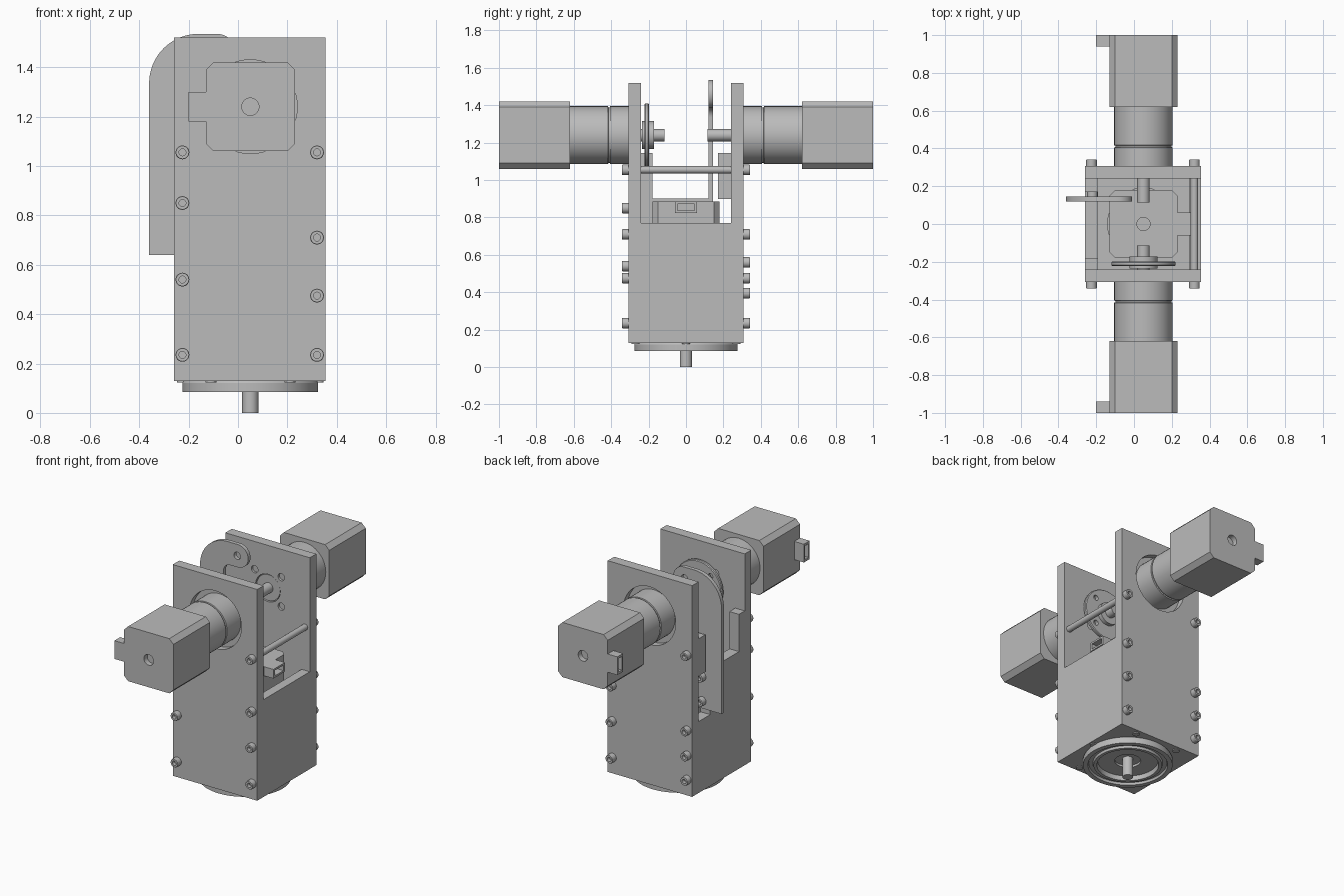
import bpy, bmesh, math
from mathutils import Matrix, Vector

cube = bpy.data.objects.get("Cube")
if cube:
    bpy.data.objects.remove(cube)

metal = bpy.data.materials.new("plain grey")
metal.use_nodes = True
GREY = (0.5, 0.5, 0.5, 1)
metal.diffuse_color = GREY
metal.node_tree.nodes["Principled BSDF"].inputs["Base Color"].default_value = GREY

X, Y, Z = Vector((1, 0, 0)), Vector((0, 1, 0)), Vector((0, 0, 1))
parts = []


def frame(x, z, origin):
    """Matrix whose local x and z point along the given directions."""
    m = Matrix((x, z.cross(x), z)).transposed().to_4x4()
    m.translation = origin
    return m


def finish(bm, name, m):
    bmesh.ops.transform(bm, matrix=m, verts=bm.verts)
    bmesh.ops.recalc_face_normals(bm, faces=bm.faces)
    mesh = bpy.data.meshes.new(name)
    bm.to_mesh(mesh)
    bm.free()
    mesh.materials.append(metal)
    ob = bpy.data.objects.new(name, mesh)
    bpy.context.collection.objects.link(ob)
    parts.append(ob)
    return ob


def prism(name, outline, z0, z1, m=Matrix()):
    bm = bmesh.new()
    face = bm.faces.new([bm.verts.new((a, b, z0)) for a, b in outline])
    top = bmesh.ops.extrude_face_region(bm, geom=[face])["geom"]
    for v in top:
        if isinstance(v, bmesh.types.BMVert):
            v.co.z = z1
    return finish(bm, name, m)


def box(name, x, y, z, m=Matrix()):
    return prism(name, [(x[0], y[0]), (x[1], y[0]), (x[1], y[1]), (x[0], y[1])], *z, m)


def lathe(name, profile, m=Matrix(), n=48):
    """Revolve (radius, height) points about local z."""
    bm = bmesh.new()
    rings = []
    for r, z in profile:
        if r == 0:
            rings.append([bm.verts.new((0, 0, z))] * n)
        else:
            rings.append([bm.verts.new((r * math.cos(t * math.tau / n),
                                        r * math.sin(t * math.tau / n), z)) for t in range(n)])
    for a, b in zip(rings, rings[1:]):
        for i in range(n):
            j = (i + 1) % n
            bm.faces.new(list(dict.fromkeys((a[i], a[j], b[j], b[i]))))
    return finish(bm, name, m)


def rod(name, r, z0, z1, m=Matrix(), n=48):
    return lathe(name, [(0, z0), (r, z0), (r, z1), (0, z1)], m, n)


def cut(ob, *cutters):
    for c in cutters:
        mod = ob.modifiers.new("cut", 'BOOLEAN')
        mod.operation, mod.solver, mod.object = 'DIFFERENCE', 'EXACT', c
        bpy.context.view_layer.objects.active = ob
        bpy.ops.object.modifier_apply(modifier=mod.name)
        parts.remove(c)
        bpy.data.objects.remove(c)


def arc(cx, cz, r, start, end, n=16):
    return [(cx + r * math.cos(math.radians(start + (end - start) * i / n)),
             cz + r * math.sin(math.radians(start + (end - start) * i / n))) for i in range(n + 1)]


def motor(name, m):
    """Geared motor: shaft tip at local zero, casing end at the far z."""
    h, c = 0.18, 0.03
    outline = []
    for sx, sy in ((1, 1), (-1, 1), (-1, -1), (1, -1)):
        pair = [(sx * h, sy * (h - c)), (sx * (h - c), sy * h)]
        outline += pair if sx * sy > 0 else pair[::-1]
    casing = prism(name + "_casing", outline, 0.505, 0.885, m)
    cut(casing, rod("hole", 0.035, 0.85, 0.9, m, 32))
    plug = box(name + "_connector", (0.18, 0.25), (-0.06, 0.06), (0.825, 0.885), m)
    cut(plug, box("socket", (0.195, 0.3), (-0.045, 0.045), (0.837, 0.873), m))
    lathe(name + "_gearbox", [(0, 0.15), (0.155, 0.15), (0.155, 0.29), (0.148, 0.292), (0.148, 0.3),
                              (0.155, 0.302), (0.155, 0.505), (0, 0.505)], m)
    rod(name + "_boss", 0.085, 0.13, 0.16, m)
    rod(name + "_shaft", 0.033, 0, 0.16, m, 32)


def mount_holes(plate, m):
    """Counterbore for the gearbox, centre hole and four fixing holes."""
    cutters = [rod("bore", 0.19, 0.15, 0.3, m), rod("centre", 0.09, 0.05, 0.2, m)]
    for sx in (-1, 1):
        for sy in (-1, 1):
            cutters.append(rod("fix", 0.024, 0.05, 0.14, m @ Matrix.Translation((sx * 0.097, sy * 0.097, 0)), 20))
    cut(plate, *cutters)


def screw(name, m):
    lathe(name, [(0, 0.012), (0.014, 0.012), (0.014, 0.035), (0.026, 0.035),
                 (0.028, 0.032), (0.028, 0), (0, 0)], m, 20)


# Front and back plates with their motors
for side, s in (("front", -1), ("back", 1)):
    out = Y * s
    m = frame(-X, out, Vector((0.05, s * 0.115, 1.24)))
    plate = box(side + "_plate", (-0.26, 0.355), sorted((s * 0.24, s * 0.307)), (0.13, 1.52))
    mount_holes(plate, m)
    motor(side + "_motor", m)

# Screws through the plates
columns = {
    ("front", -1, -0.225): (1.055, 0.85, 0.54, 0.235),
    ("front", -1, 0.32): (1.055, 0.71, 0.475, 0.235),
    ("back", 1, -0.225): (1.055, 0.56, 0.395, 0.235),
    ("back", 1, 0.32): (1.055, 0.71, 0.475, 0.235),
}
for (side, s, x), heights in columns.items():
    for z in heights:
        screw(side + "_screw", frame(X, Y * s, Vector((x, s * 0.307, z))))

# Side walls, tab and floor
box("low_side_wall", (0.295, 0.355), (-0.24, 0.24), (0.13, 0.77))
prism("slotted_side_wall", [(-0.24, 0.13), (0.24, 0.13), (0.24, 0.6), (0.12, 0.6), (0.12, 0.9),
                            (-0.18, 0.9), (-0.18, 1.145), (-0.24, 1.145)],
      -0.26, -0.19, frame(Y, X, Vector()))
box("back_tab", (-0.26, -0.19), (0.17, 0.24), (0.9, 1.145))
floor = box("floor", (-0.19, 0.295), (-0.24, 0.24), (0.13, 0.195))
lower = frame(X, Z, Vector((0.05, 0, 0)))
mount_holes(floor, lower)
motor("lower_motor", lower)

# Spacer rod between the plates
rod("spacer_rod", 0.02, -0.24, 0.24, frame(X, Y, Vector((0.32, 0, 1.055))), 24)

# Ring flange under the floor
lathe("bottom_flange", [(0.08, 0.13), (0.27, 0.13), (0.275, 0.122), (0.275, 0.085), (0.245, 0.085),
                        (0.24, 0.1), (0.215, 0.1), (0.21, 0.085), (0.19, 0.085), (0.185, 0.115),
                        (0.08, 0.115), (0.08, 0.13)], lower, 64)
for x, y in ((0.325, 0), (-0.225, 0), (0.21, 0.27), (-0.11, 0.27), (0.21, -0.27), (-0.11, -0.27)):
    rod("bottom_screw", 0.022, 0.124, 0.132, Matrix.Translation((x, y, 0)), 20)

# Drive disc on the front shaft
disc_frame = frame(X, Y, Vector((0.05, 0, 1.24)))
disc = lathe("drive_disc", [(0, -0.222), (0.165, -0.222), (0.17, -0.217), (0.17, -0.203),
                            (0.165, -0.198), (0, -0.198)], disc_frame, 64)
cut(disc, *[rod("hole", 0.018, -0.25, -0.15,
                disc_frame @ Matrix.Rotation(math.pi / 4 + i * math.pi / 2, 4, 'Z')
                @ Matrix.Translation((0.125, 0, 0)), 20) for i in range(4)])
rod("drive_hub", 0.075, -0.235, -0.172, disc_frame)

# Hooked arm in the side slot
arm_frame = frame(X, -Y, Vector((0, 0.145, 0)))
arm = prism("hooked_arm", [(-0.36, 0.64)] + arc(-0.16, 1.335, 0.2, 180, 90)
            + arc(-0.085, 1.46, 0.075, 90, -90) + arc(-0.14, 1.335, 0.05, 90, 180, 8)
            + [(-0.19, 0.64)], 0, 0.025, arm_frame)
cut(arm, rod("hole", 0.024, -0.1, 0.1, arm_frame @ Matrix.Translation((-0.09, 1.46, 0)), 24))
for z in (0.69, 0.85):
    screw("arm_screw", frame(X, Y, Vector((-0.22, 0.145, z))))

# Smooth round surfaces, keep the edges sharp
bpy.ops.object.select_all(action='DESELECT')
for ob in parts:
    ob.select_set(True)
bpy.context.view_layer.objects.active = parts[0]
bpy.ops.object.shade_smooth_by_angle(angle=math.radians(30))
